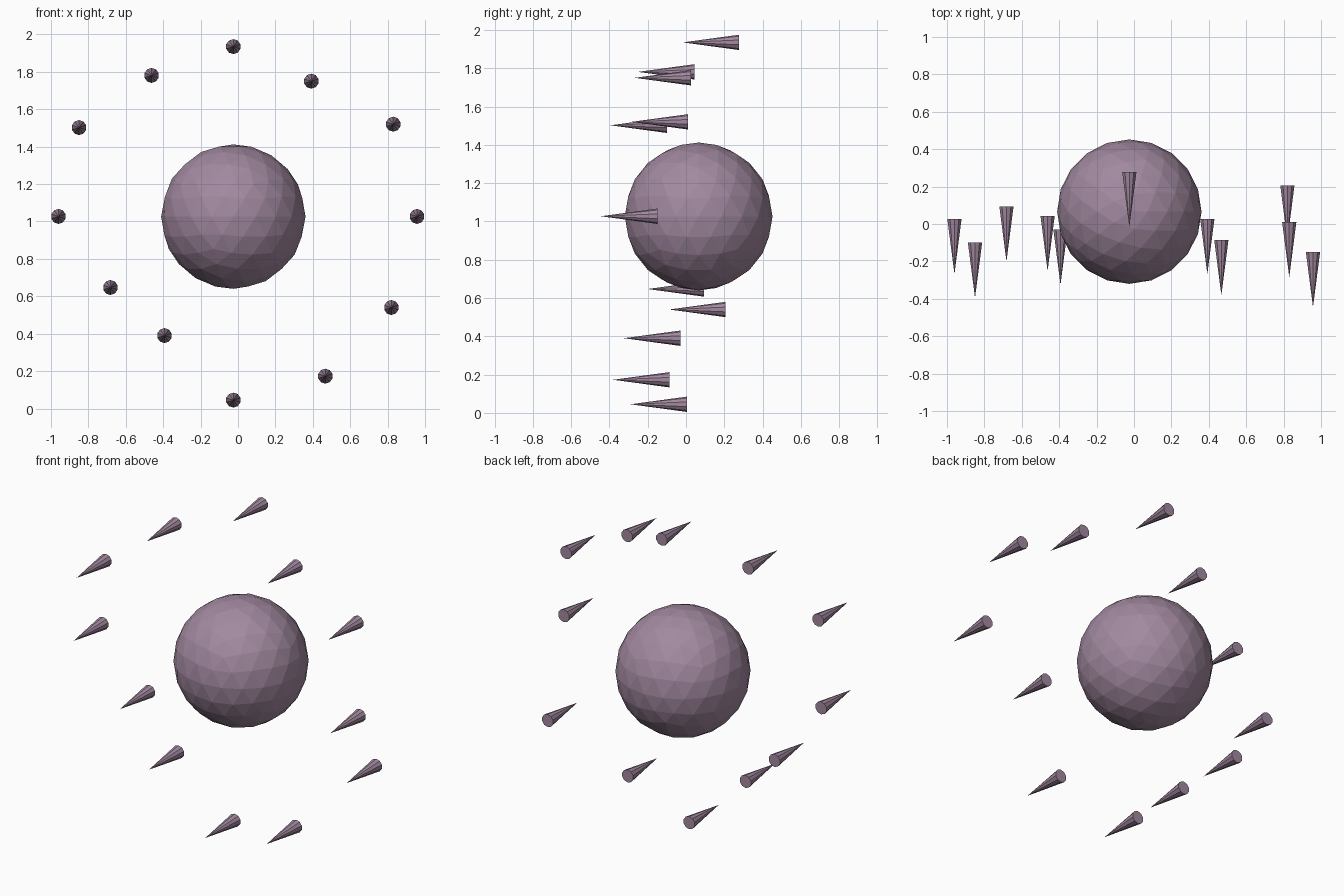
import bpy
from math import radians

if "Cube" in bpy.data.objects:
    bpy.data.objects.remove(bpy.data.objects["Cube"])

mat = bpy.data.materials.new("dusty_mauve")
mat.diffuse_color = (0.36, 0.25, 0.35, 1)
mat.use_nodes = True
mat.node_tree.nodes["Principled BSDF"].inputs["Base Color"].default_value = mat.diffuse_color

# Central faceted ball
bpy.ops.mesh.primitive_ico_sphere_add(subdivisions=3, radius=0.386, location=(-0.025, 0.066, 1.026))
ball = bpy.context.object
ball.name = "ball"
ball.data.materials.append(mat)

# Ring of spikes pointing forward: x, base y, z
LENGTH, RADIUS = 0.295, 0.04
spikes = [
    (-0.025, 0.278, 1.935), (0.392, 0.027, 1.75), (0.83, 0.01, 1.52),
    (0.957, -0.15, 1.027), (0.82, 0.207, 0.54), (0.467, -0.086, 0.173),
    (-0.025, 0.005, 0.045), (-0.393, -0.03, 0.39), (-0.682, 0.094, 0.647),
    (-0.96, 0.027, 1.027), (-0.85, -0.1, 1.502), (-0.462, 0.044, 1.781),
]
for i, (x, y, z) in enumerate(spikes):
    bpy.ops.mesh.primitive_cone_add(vertices=10, radius1=RADIUS, radius2=0, depth=LENGTH,
                                    location=(x, y - LENGTH / 2, z), rotation=(radians(90), 0, 0))
    spike = bpy.context.object
    spike.name = f"spike_{i + 1}"
    spike.data.materials.append(mat)
